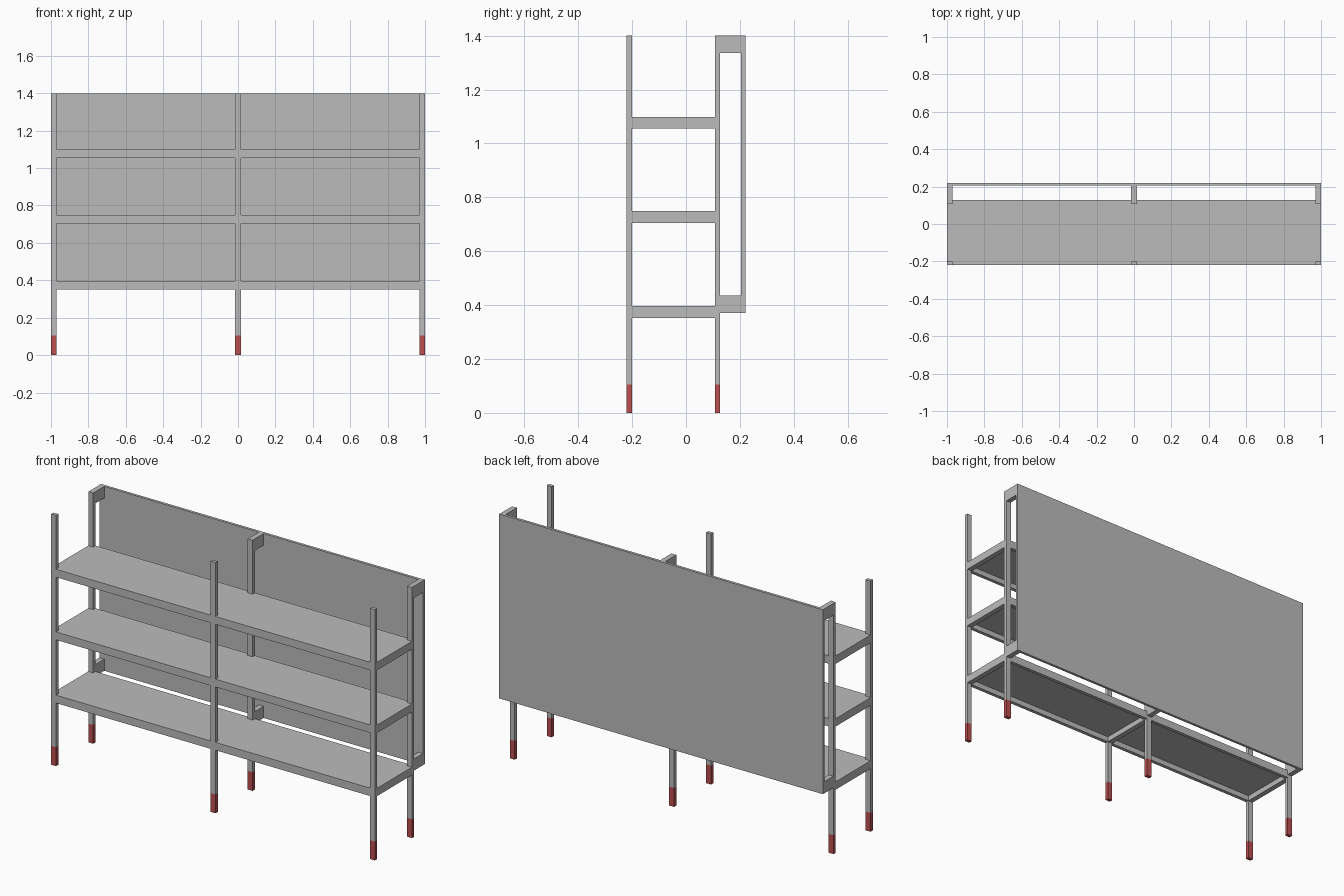
import bpy
import bmesh
from mathutils import Matrix, Vector

old = bpy.data.objects.get("Cube")
if old:
    bpy.data.objects.remove(old, do_unlink=True)


def material(name, rgb):
    mat = bpy.data.materials.new(name)
    mat.use_nodes = True
    color = (*rgb, 1)
    mat.diffuse_color = color
    mat.node_tree.nodes["Principled BSDF"].inputs["Base Color"].default_value = color
    return mat


grey = material("grey metal", (0.5, 0.5, 0.5))
red = material("red foot", (0.5, 0.08, 0.08))


def boxes(name, mat, spans):
    """One object made of boxes, each given as x, y and z ranges."""
    bm = bmesh.new()
    for span in spans:
        lo, hi = Vector(s[0] for s in span), Vector(s[1] for s in span)
        size = Matrix.Diagonal((*(hi - lo), 1))
        bmesh.ops.create_cube(bm, size=1, matrix=Matrix.Translation((lo + hi) / 2) @ size)
    mesh = bpy.data.meshes.new(name)
    bm.to_mesh(mesh)
    bm.free()
    mesh.materials.append(mat)
    obj = bpy.data.objects.new(name, mesh)
    bpy.context.collection.objects.link(obj)
    return obj


TOP = 1.4
FOOT = 0.105
columns = {"right": (-1, -0.97), "middle": (-0.015, 0.015), "left": (0.97, 1)}
rows = {"front": (-0.22, -0.2), "back": (0.107, 0.127)}
panel_y = (0.205, 0.22)
panel_bottom = 0.37
arm = 0.065

# Upright posts with red feet
for side, x in columns.items():
    for row, y in rows.items():
        boxes(f"{row}_{side}_post", grey, [(x, y, (FOOT, TOP))])
        boxes(f"{row}_{side}_foot", red, [(x, y, (0, FOOT))])

    # Arms that hold the back panel
    arm_y = (rows["back"][1], panel_y[0])
    boxes(f"{side}_panel_arms", grey, [
        (x, arm_y, (panel_bottom, panel_bottom + arm)),
        (x, arm_y, (TOP - arm, TOP))])

# Shelves: rails between the posts with a thin board on top
inner_y = (rows["front"][1], rows["back"][0])
bays = [(columns["right"][1], columns["middle"][0]),
        (columns["middle"][1], columns["left"][0])]
for name, z in {"lower": 0.352, "middle": 0.705, "upper": 1.055}.items():
    height = (z, z + 0.044)
    rails = [(x, inner_y, height) for x in columns.values()]
    rails += [(bay, y, height) for bay in bays for y in rows.values()]
    boxes(f"{name}_shelf_frame", grey, rails)
    boxes(f"{name}_shelf_board", grey,
          [(bay, inner_y, (z + 0.03, z + 0.044)) for bay in bays])

# Back panel
boxes("back_panel", grey, [((-1, 1), panel_y, (panel_bottom, TOP))])
